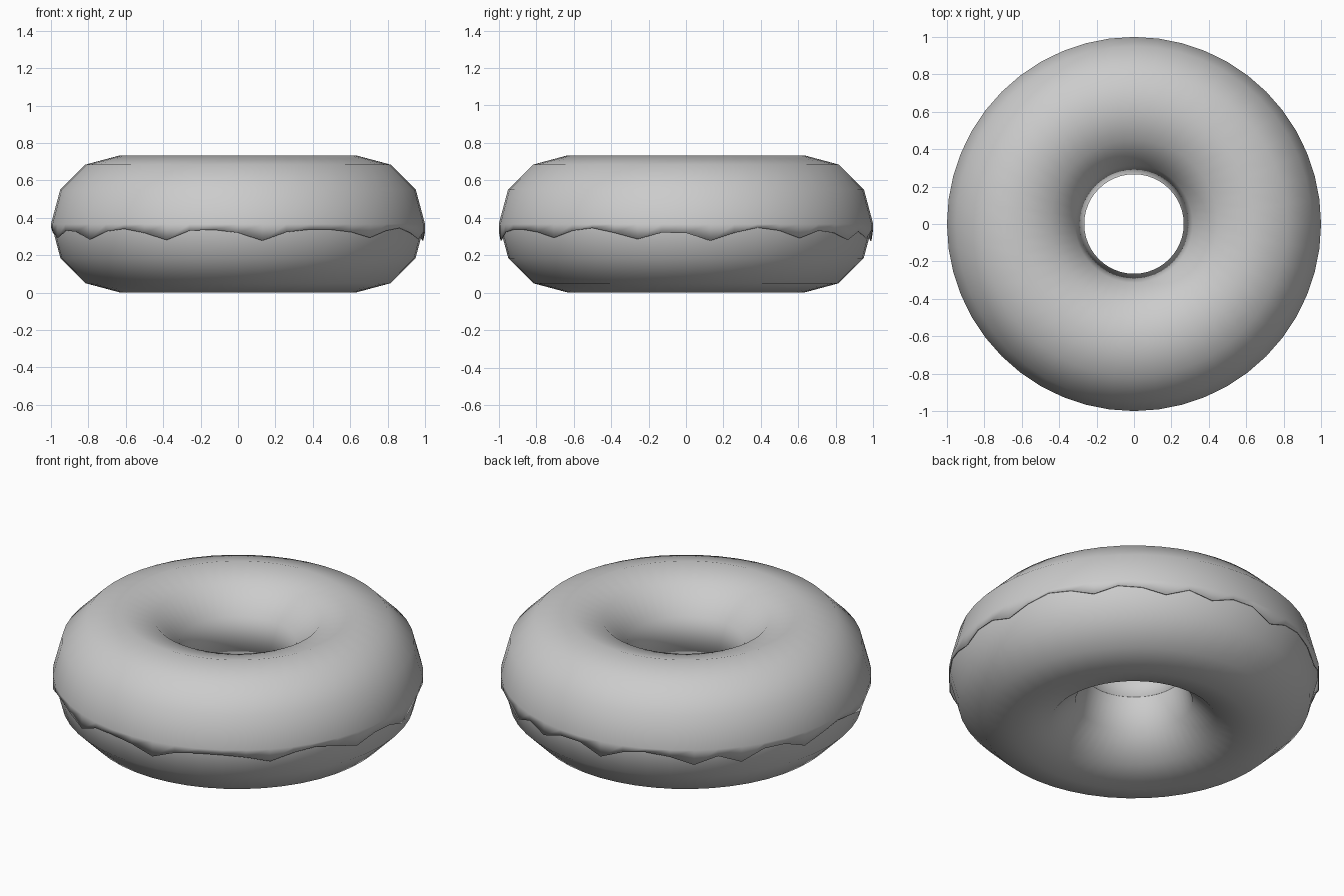
import bpy, math, random

if "Cube" in bpy.data.objects:
    bpy.data.objects.remove(bpy.data.objects["Cube"])

random.seed(4)
SEG, RING = 48, 12
R, r, ZC = 0.633, 0.365, 0.366

# Dough ring
bpy.ops.mesh.primitive_torus_add(major_segments=SEG, minor_segments=RING,
                                 major_radius=R, minor_radius=r, location=(0, 0, ZC))
dough = bpy.context.object
dough.name = "dough_ring"
bpy.ops.object.shade_smooth()

# Icing: thin top half shell with a ragged hanging rim
drips = {1, 6, 10, 13, 17, 20, 22, 25, 29, 31, 34, 38, 41, 45}
verts, faces = [], []
rows = RING // 2 + 2
for k in range(SEG):
    a = 2 * math.pi * k / SEG - math.pi / 2
    if k in drips:
        low = random.uniform(0.275, 0.295)
    elif {(k - 1) % SEG, (k + 1) % SEG} & drips:
        low = random.uniform(0.315, 0.335)
    else:
        low = random.uniform(0.335, 0.348)
    profile = [(0.999, low)]
    for j in range(RING // 2 + 1):
        t = 2 * math.pi * j / RING
        profile.append((R + (r + 0.002) * math.cos(t), ZC + (r + 0.002) * math.sin(t)))
    verts += [(p * math.cos(a), p * math.sin(a), z) for p, z in profile]
for k in range(SEG):
    n = (k + 1) % SEG
    for j in range(rows - 1):
        faces.append((k * rows + j, n * rows + j, n * rows + j + 1, k * rows + j + 1))
mesh = bpy.data.meshes.new("icing")
mesh.from_pydata(verts, [], faces)
icing = bpy.data.objects.new("icing", mesh)
bpy.context.collection.objects.link(icing)
mesh.shade_smooth()

# Slight icing thickness, kept inward
solid = icing.modifiers.new("thickness", 'SOLIDIFY')
solid.thickness = 0.005
solid.offset = -1
